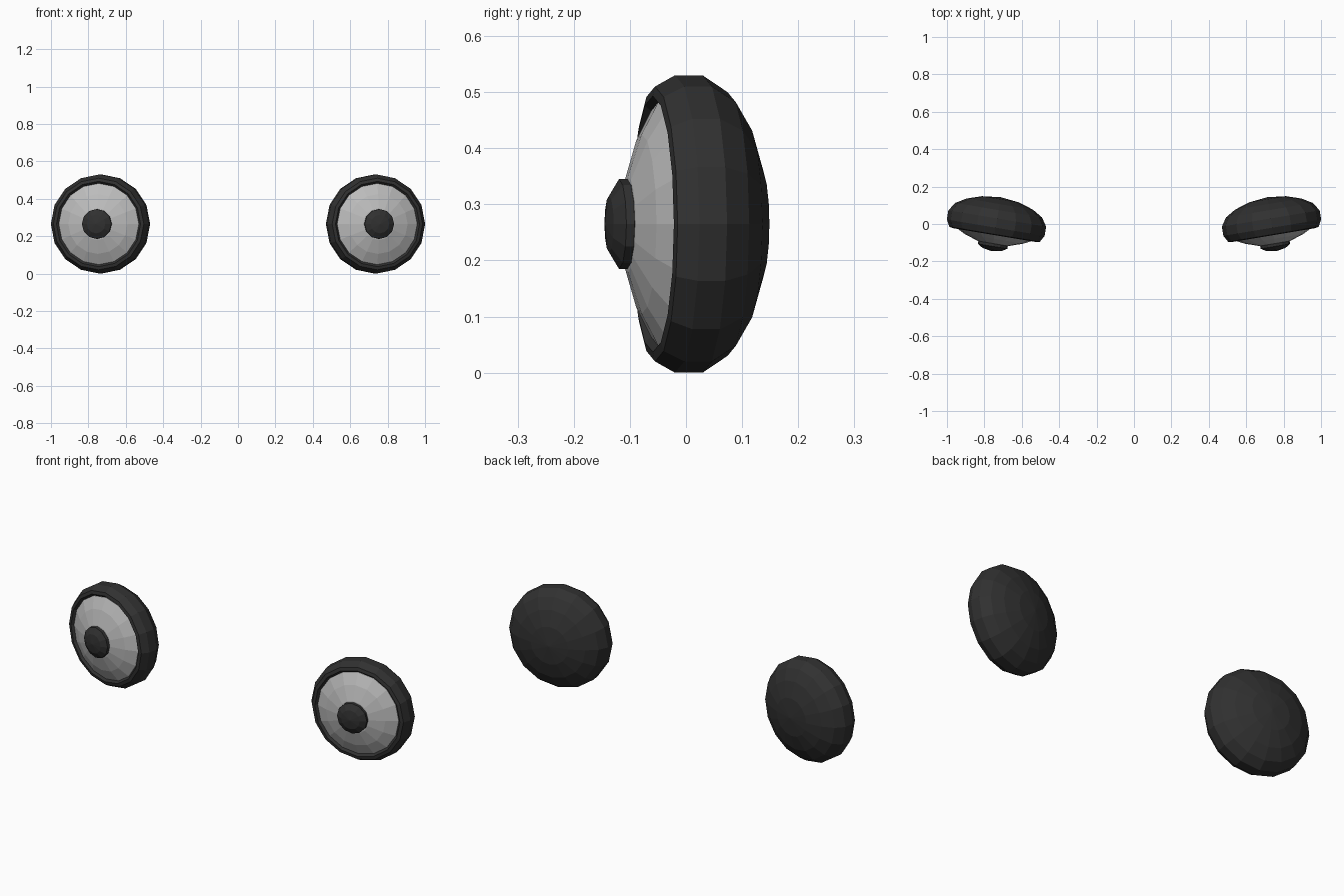
import bpy, bmesh, math

cube = bpy.data.objects.get("Cube")
if cube:
    bpy.data.objects.remove(cube, do_unlink=True)

TILT = math.radians(9.5)
CENTRE_X, CENTRE_Z = 0.736, 0.265


def material(name, value):
    m = bpy.data.materials.new(name)
    m.use_nodes = True
    colour = (value, value, value, 1)
    m.diffuse_color = colour
    bsdf = m.node_tree.nodes["Principled BSDF"]
    bsdf.inputs["Base Color"].default_value = colour
    bsdf.inputs["Roughness"].default_value = 0.7
    return m


def lathe(name, profile, sides, mat, side):
    """Turn (radius, depth) points about the y axis, then place on one side."""
    bm = bmesh.new()
    rings = []
    for r, depth in profile:
        if r == 0:
            rings.append([bm.verts.new((0, depth, 0))] * sides)
        else:
            angles = [math.tau * i / sides for i in range(sides)]
            rings.append([bm.verts.new((r * math.sin(t), depth, r * math.cos(t)))
                          for t in angles])
    for a, b in zip(rings, rings[1:]):
        for i in range(sides):
            j = (i + 1) % sides
            quad = [a[i], a[j], b[j], b[i]]
            bm.faces.new(list(dict.fromkeys(quad)))
    bmesh.ops.recalc_face_normals(bm, faces=bm.faces)
    mesh = bpy.data.meshes.new(name)
    bm.to_mesh(mesh)
    bm.free()
    mesh.materials.append(mat)
    obj = bpy.data.objects.new(name, mesh)
    obj.location = (side * CENTRE_X, 0, CENTRE_Z)
    obj.rotation_euler.z = side * TILT
    bpy.context.collection.objects.link(obj)


black = material("charcoal", 0.03)
white = material("pale grey", 0.5)

# Rounded back, straight outer band and a rolled front lip
shell = [(0, 0.145), (0.1, 0.134), (0.18, 0.108), (0.235, 0.075), (0.265, 0.03),
         (0.265, -0.02), (0.245, -0.056), (0.228, -0.06), (0.217, -0.048),
         (0.214, -0.03), (0, -0.03)]
# Shallow dome held by the lip
dome = [(0, -0.03), (0.217, -0.03), (0.217, -0.05), (0.16, -0.08),
        (0.085, -0.105), (0, -0.115)]
# Small button in the middle of the dome
button = [(0, -0.1), (0.075, -0.1), (0.08, -0.106), (0.08, -0.121),
          (0.05, -0.139), (0, -0.147)]

for label, side in (("left", 1), ("right", -1)):
    lathe(label + "_shell", shell, 16, black, side)
    lathe(label + "_dome", dome, 16, white, side)
    lathe(label + "_button", button, 12, black, side)
